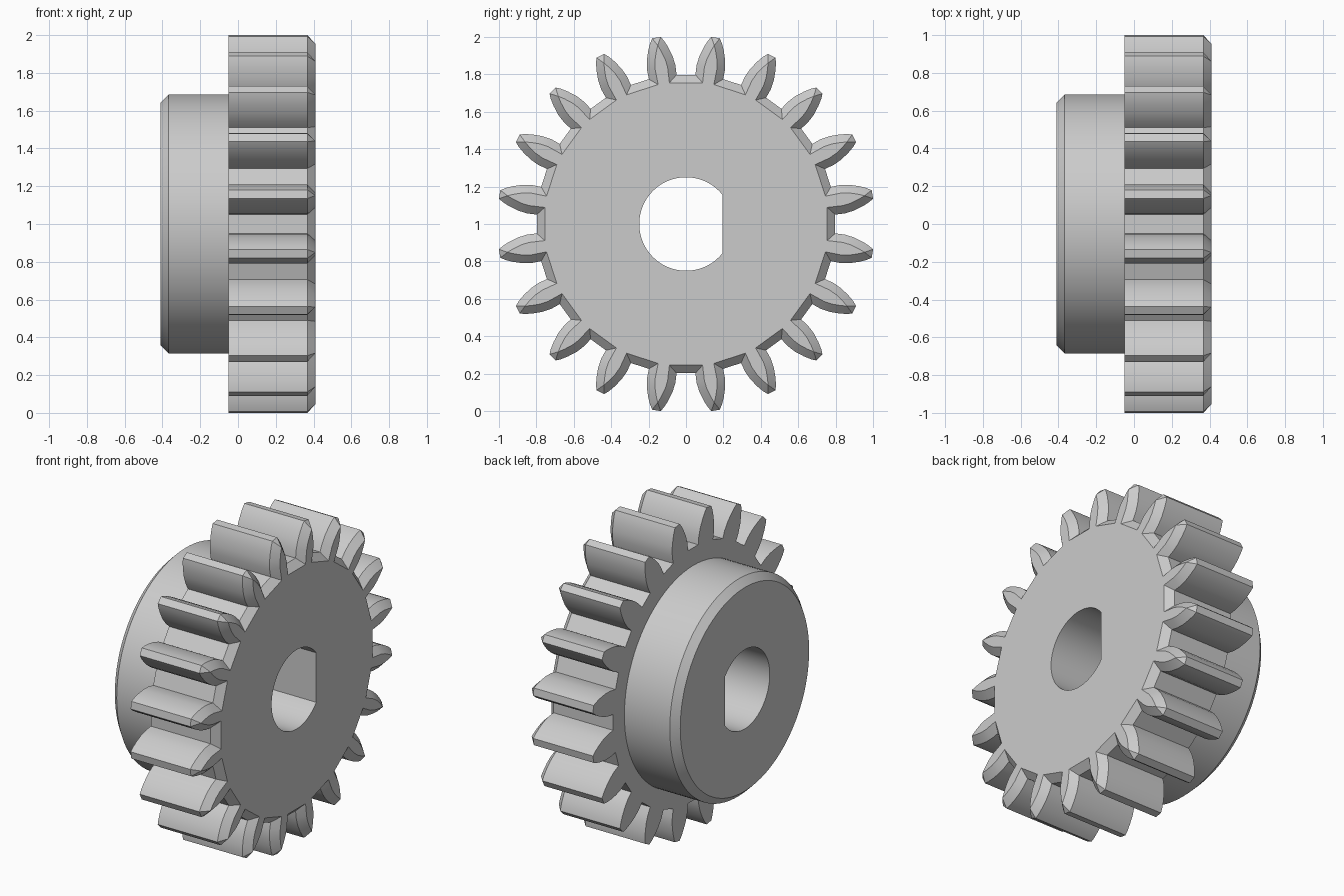
import bpy, bmesh, math
from mathutils import Vector, Matrix

cube = bpy.data.objects.get("Cube")
if cube:
    bpy.data.objects.remove(cube)

TEETH = 20
STEP = 2 * math.pi / TEETH
BACK, SEAM, FRONT = -0.41, -0.05, 0.41     # stations along the axle
CHAMFER = 0.043
HUB_R, BORE_R, BORE_FLAT = 0.686, 0.25, 0.195
# Half tooth: radial distance, half width, from root to tip
HALF_TOOTH = [(0.796, 0.075), (0.846, 0.077), (0.897, 0.070),
              (0.948, 0.054), (0.985, 0.038), (1.009, 0.023)]

grey = bpy.data.materials.new("grey")
grey.use_nodes = True
grey.diffuse_color = (0.6, 0.6, 0.6, 1)
grey.node_tree.nodes["Principled BSDF"].inputs["Base Color"].default_value = (0.6, 0.6, 0.6, 1)


def turned(points, angle):
    return [Matrix.Rotation(angle, 2) @ p for p in points]


def circle(radius, count=96):
    return [Vector((radius * math.cos(2 * math.pi * i / count),
                    radius * math.sin(2 * math.pi * i / count))) for i in range(count)]


def d_shape():
    half = math.acos(BORE_FLAT / BORE_R)
    n = 48
    angles = [half + (2 * math.pi - 2 * half) * i / n for i in range(n + 1)]
    return [Vector((math.cos(a), math.sin(a))) * BORE_R for a in angles]


def inset(points, before, after, dist):
    """Mitred inward offset of a counter-clockwise chain."""
    chain = [before] + points + [after]
    result = []
    for a, p, b in zip(chain, chain[1:], chain[2:]):
        d1, d2 = (p - a).normalized(), (b - p).normalized()
        n1, n2 = Vector((d1.y, -d1.x)), Vector((d2.y, -d2.x))
        result.append(p - (n1 + n2) * dist / (1 + n1.dot(n2)))
    return result


def ring(bm, points, x):
    return [bm.verts.new((x, p.x, p.y)) for p in points]


def loop_edges(bm, verts):
    for a, b in zip(verts, verts[1:] + verts[:1]):
        bm.edges.new((a, b))


def wall(bm, low, high, inward=False):
    n = len(low)
    for i in range(n):
        j = (i + 1) % n
        quad = [low[i], low[j], high[j], high[i]]
        bm.faces.new(quad[::-1] if inward else quad)


def cap(bm, x, direction):
    """Fill the flat area between the open loops at one station."""
    edges = [e for e in bm.edges if len(e.link_faces) < 2
             and all(abs(v.co.x - x) < 1e-5 for v in e.verts)]
    made = bmesh.ops.triangle_fill(bm, edges=edges, use_beauty=True, use_dissolve=False)
    for f in made["geom"]:
        if isinstance(f, bmesh.types.BMFace):
            f.normal_update()
            if f.normal.x * direction < 0:
                f.normal_flip()


def finish(bm, name):
    mesh = bpy.data.meshes.new(name)
    bm.to_mesh(mesh)
    bm.free()
    mesh.materials.append(grey)
    obj = bpy.data.objects.new(name, mesh)
    obj.location.z = 1
    bpy.context.collection.objects.link(obj)
    bpy.ops.object.select_all(action='DESELECT')
    obj.select_set(True)
    bpy.context.view_layer.objects.active = obj
    bpy.ops.object.shade_smooth_by_angle(angle=math.radians(30))


# Toothed wheel: straight teeth, chamfered on the front rim only
tooth = [Vector((u, -w)) for u, w in HALF_TOOTH] + [Vector((u, w)) for u, w in reversed(HALF_TOOTH)]
small = inset(tooth, turned(tooth[-1:], -STEP)[0], turned(tooth[:1], STEP)[0], CHAMFER)
peak = Vector((HALF_TOOTH[-1][0] - CHAMFER, 0))
small = [s if s.y * t.y > 0 and s.x < peak.x else peak for s, t in zip(small, tooth)]
outline, rim = [], []
for k in range(TEETH):
    outline += turned(tooth, STEP * (k + 0.5))
    rim += turned(small, STEP * (k + 0.5))
bm = bmesh.new()
rings = [ring(bm, outline, SEAM), ring(bm, outline, FRONT - CHAMFER), ring(bm, rim, FRONT)]
wall(bm, rings[0], rings[1])
wall(bm, rings[1], rings[2])
bmesh.ops.remove_doubles(bm, verts=bm.verts[:], dist=1e-5)
loop_edges(bm, ring(bm, d_shape(), FRONT))
loop_edges(bm, ring(bm, circle(HUB_R), SEAM))
cap(bm, FRONT, 1)
cap(bm, SEAM, -1)
finish(bm, "toothed_wheel")

# Hub: plain cylinder with a chamfered outer end
bm = bmesh.new()
rings = [ring(bm, circle(HUB_R - CHAMFER), BACK), ring(bm, circle(HUB_R), BACK + CHAMFER),
         ring(bm, circle(HUB_R), SEAM)]
wall(bm, rings[0], rings[1])
wall(bm, rings[1], rings[2])
loop_edges(bm, ring(bm, d_shape(), BACK))
cap(bm, BACK, -1)
finish(bm, "hub")

# Bore: lining of the D-shaped axle hole
bm = bmesh.new()
wall(bm, ring(bm, d_shape(), BACK), ring(bm, d_shape(), FRONT), inward=True)
finish(bm, "axle_bore")
